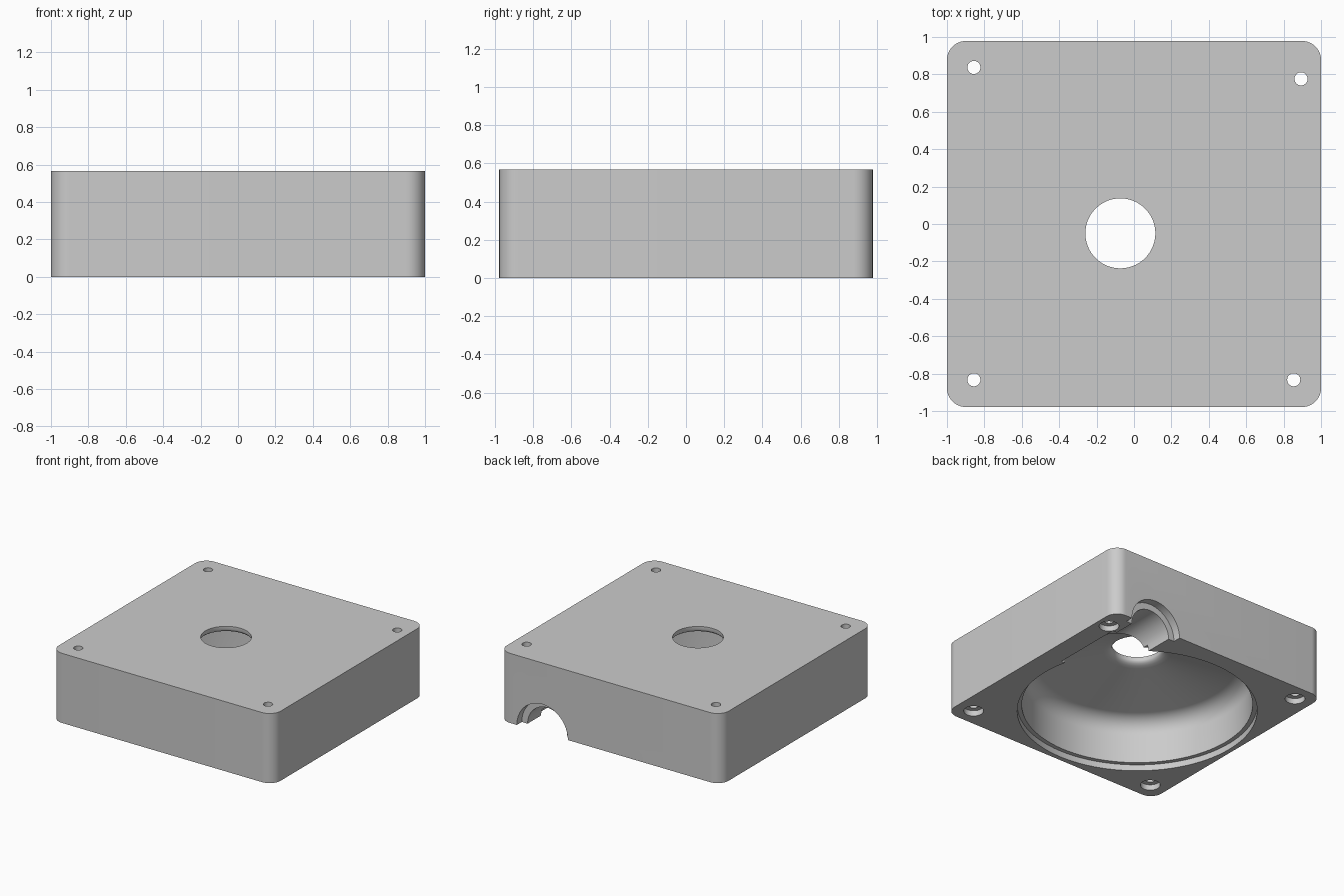
import bpy, bmesh, math
from mathutils import Matrix, Vector

HALF_X, HALF_Y, HEIGHT, CORNER = 1.0, 0.978, 0.567, 0.1
CENTRE = Vector((-0.073, -0.05, 0))      # axis of the round chamber
OUTLET_X = 0.61                          # axis of the half-pipe outlet

cube = bpy.data.objects.get("Cube")
if cube:
    bpy.data.objects.remove(cube, do_unlink=True)

grey = bpy.data.materials.new("light_grey")
grey.use_nodes = True
grey.diffuse_color = (0.6, 0.6, 0.6, 1)
grey.node_tree.nodes["Principled BSDF"].inputs["Base Color"].default_value = grey.diffuse_color


def finish(name, bm):
    bmesh.ops.recalc_face_normals(bm, faces=bm.faces)
    mesh = bpy.data.meshes.new(name)
    bm.to_mesh(mesh)
    bm.free()
    mesh.materials.append(grey)
    obj = bpy.data.objects.new(name, mesh)
    bpy.context.collection.objects.link(obj)
    return obj


def lathe(name, profile, centre, steps=96):
    """Closed solid turned around a vertical axis; profile starts and ends on it."""
    bm = bmesh.new()
    verts = [bm.verts.new((r, 0, z)) for r, z in profile]
    edges = [bm.edges.new(pair) for pair in zip(verts, verts[1:])]
    bmesh.ops.spin(bm, geom=verts + edges, cent=(0, 0, 0), axis=(0, 0, 1),
                   angle=math.tau, steps=steps)
    bmesh.ops.remove_doubles(bm, verts=bm.verts, dist=1e-5)
    bmesh.ops.translate(bm, verts=bm.verts, vec=centre)
    return finish(name, bm)


def pipe(name, radius, y0, y1):
    """Cylinder along y, lying on the bottom plane."""
    bm = bmesh.new()
    bmesh.ops.create_cone(bm, cap_ends=True, segments=64, radius1=radius,
                          radius2=radius, depth=y1 - y0,
                          matrix=Matrix.Translation((OUTLET_X, (y0 + y1) / 2, 0))
                          @ Matrix.Rotation(math.pi / 2, 4, 'X'))
    return finish(name, bm)


def box(name, low, high):
    bm = bmesh.new()
    bmesh.ops.create_cube(bm, size=1)
    low, high = Vector(low), Vector(high)
    bmesh.ops.scale(bm, verts=bm.verts, vec=high - low)
    bmesh.ops.translate(bm, verts=bm.verts, vec=(low + high) / 2)
    return finish(name, bm)


# Housing block with rounded upright corners
bm = bmesh.new()
outline = []
for i, (sx, sy) in enumerate([(1, 1), (-1, 1), (-1, -1), (1, -1)]):
    for k in range(13):
        a = math.radians(90 * i + 7.5 * k)
        outline.append(bm.verts.new((sx * (HALF_X - CORNER) + CORNER * math.cos(a),
                                     sy * (HALF_Y - CORNER) + CORNER * math.sin(a), 0)))
base = bm.faces.new(outline)
top = bmesh.ops.extrude_face_region(bm, geom=[base])["geom"]
bmesh.ops.translate(bm, vec=(0, 0, HEIGHT),
                    verts=[g for g in top if isinstance(g, bmesh.types.BMVert)])
housing = finish("housing", bm)

# Chamber: seal ledge, upright wall, rounded shoulder, shallow cone, flared inlet
WALL, LEDGE, BEND = 0.856, 0.05, 0.135
shoulder = [(WALL - BEND + BEND * math.cos(math.radians(a)),
             0.284 + BEND * math.sin(math.radians(a))) for a in range(0, 80, 6)]
profile = [(0, -0.1), (0.89, -0.1), (0.89, LEDGE), (WALL, LEDGE)] + shoulder
profile += [(0.25, 0.505), (0.222, 0.512), (0.203, 0.521), (0.191, 0.532),
            (0.187, 0.542), (0.187, 0.7), (0, 0.7)]
cutters = [lathe("chamber_cutter", profile, CENTRE)]

# Outlet: ledge recess beside the chamber, half pipe and wider mouth
cutters.append(box("outlet_ledge_cutter", (0.5, 0.15, -0.1), (0.828, 0.74, LEDGE + 0.0005)))
cutters.append(pipe("outlet_cutter", 0.178, -0.05, 0.95))
cutters.append(pipe("mouth_cutter", 0.23, HALF_Y - 0.064, 1.1))

# Screw holes, counterbored from below
for x, y in [(-0.856, 0.837), (0.893, 0.776), (-0.856, -0.833), (0.854, -0.833)]:
    cutters.append(lathe("screw_hole_cutter",
                         [(0, -0.1), (0.074, -0.1), (0.074, 0.045), (0.035, 0.045),
                          (0.035, 0.7), (0, 0.7)], (x, y, 0), 32))

bpy.context.view_layer.objects.active = housing
for cutter in cutters:
    mod = housing.modifiers.new("cut", 'BOOLEAN')
    mod.operation = 'DIFFERENCE'
    mod.solver = 'EXACT'
    mod.object = cutter
    bpy.ops.object.modifier_apply(modifier=mod.name)
    bpy.data.objects.remove(cutter, do_unlink=True)

bpy.ops.object.select_all(action='DESELECT')
housing.select_set(True)
bpy.ops.object.shade_smooth_by_angle(angle=math.radians(30))
